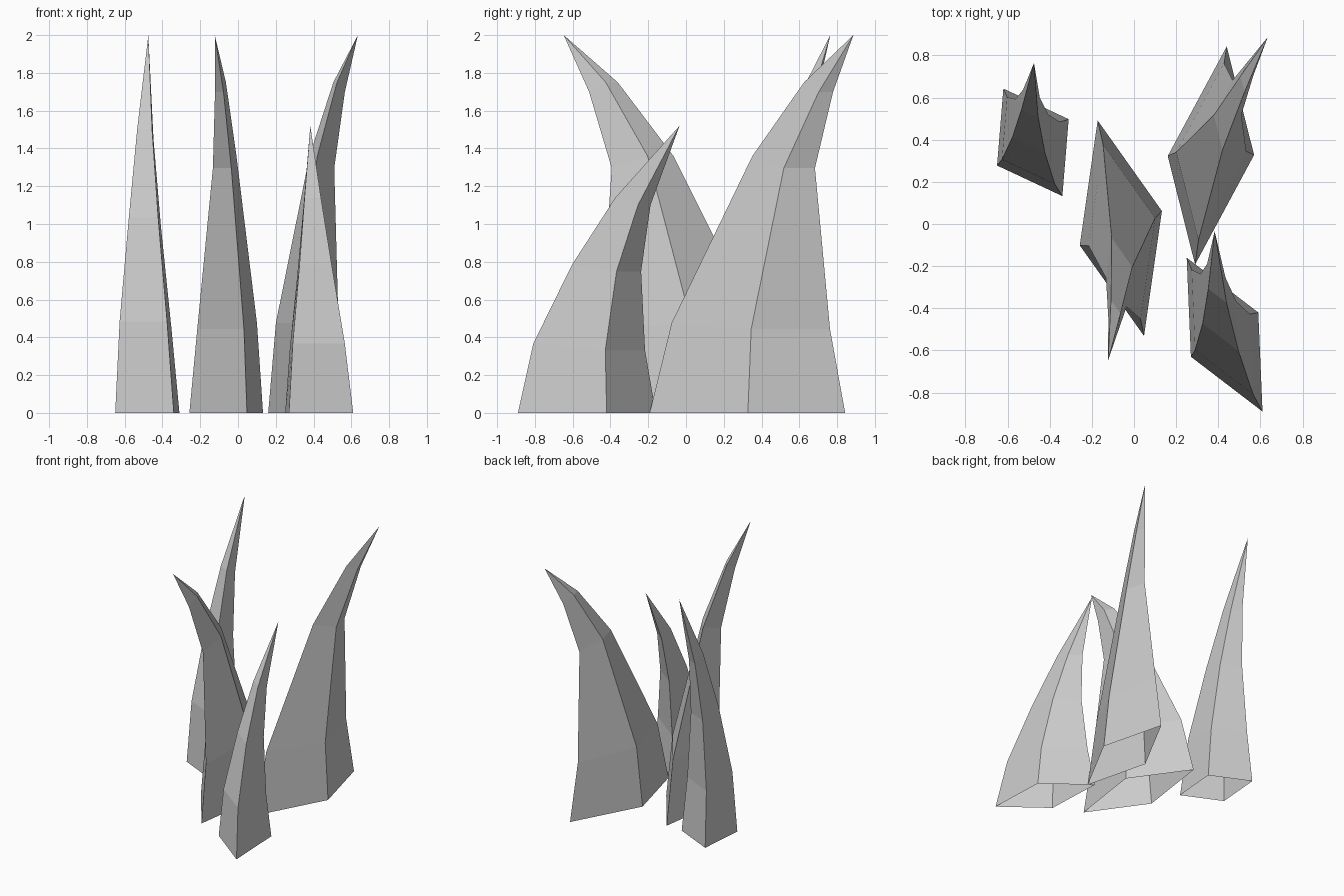
import bpy, bmesh
from mathutils import Vector

if "Cube" in bpy.data.objects:
    bpy.data.objects.remove(bpy.data.objects["Cube"])

# Ring profiles: (sideways shift, bend shift, scale, height fraction, tilt)
# The tip is one last shared point.
EVEN_BEND = [(0, 0, 1, 0, 0), (-.03, .01, .81, .23, .012),
             (-.06, .19, .50, .505, .012), (-.08, .475, .255, .737, .013)]
LATE_BEND = [(0, 0, 1, 0, 0), (-.02, .015, .81, .23, .008),
             (-.06, .31, .32, .664, .016), (-.08, .645, .148, .862, .013)]
TIP = (-.08, 1.0)
CORNERS = [(-.5, -.5), (.5, -.5), (.5, .5), (-.5, .5)]


def spike(name, center, side, bend, height, rings):
    """Four-sided curved spike, open underneath, on a parallelogram base."""
    c, e1, e2 = (Vector((*p, 0)) for p in (center, side, bend))
    up = Vector((0, 0, height))
    bm = bmesh.new()
    loops = []
    for a, b, s, z, tilt in rings:
        loops.append([bm.verts.new(c + e1 * (a + s * u) + e2 * (b + s * v)
                                   + up * (z - 2 * tilt * v))
                      for u, v in CORNERS])
    tip = bm.verts.new(c + e1 * TIP[0] + e2 * TIP[1] + up)
    for i in range(4):
        j = (i + 1) % 4
        for lo, hi in zip(loops, loops[1:]):
            bm.faces.new((lo[i], lo[j], hi[j], hi[i]))
        bm.faces.new((loops[-1][i], loops[-1][j], tip))
    mesh = bpy.data.meshes.new(name)
    bm.to_mesh(mesh)
    bm.free()
    obj = bpy.data.objects.new(name, mesh)
    bpy.context.collection.objects.link(obj)


# Four spikes: base centre, base side vector, bend vector, height
spike("left_spike", (-.48, .3875), (.31, -.145), (.03, .365), 2.0, EVEN_BEND)
spike("front_spike", (.43, -.525), (.34, -.26), (-.02, .47), 1.52, EVEN_BEND)
spike("middle_spike", (-.0625, -.02), (-.305, .43), (-.085, -.593), 2.0, LATE_BEND)
spike("back_spike", (.365, .325), (.13, -.515), (.28, .52), 2.0, LATE_BEND)
